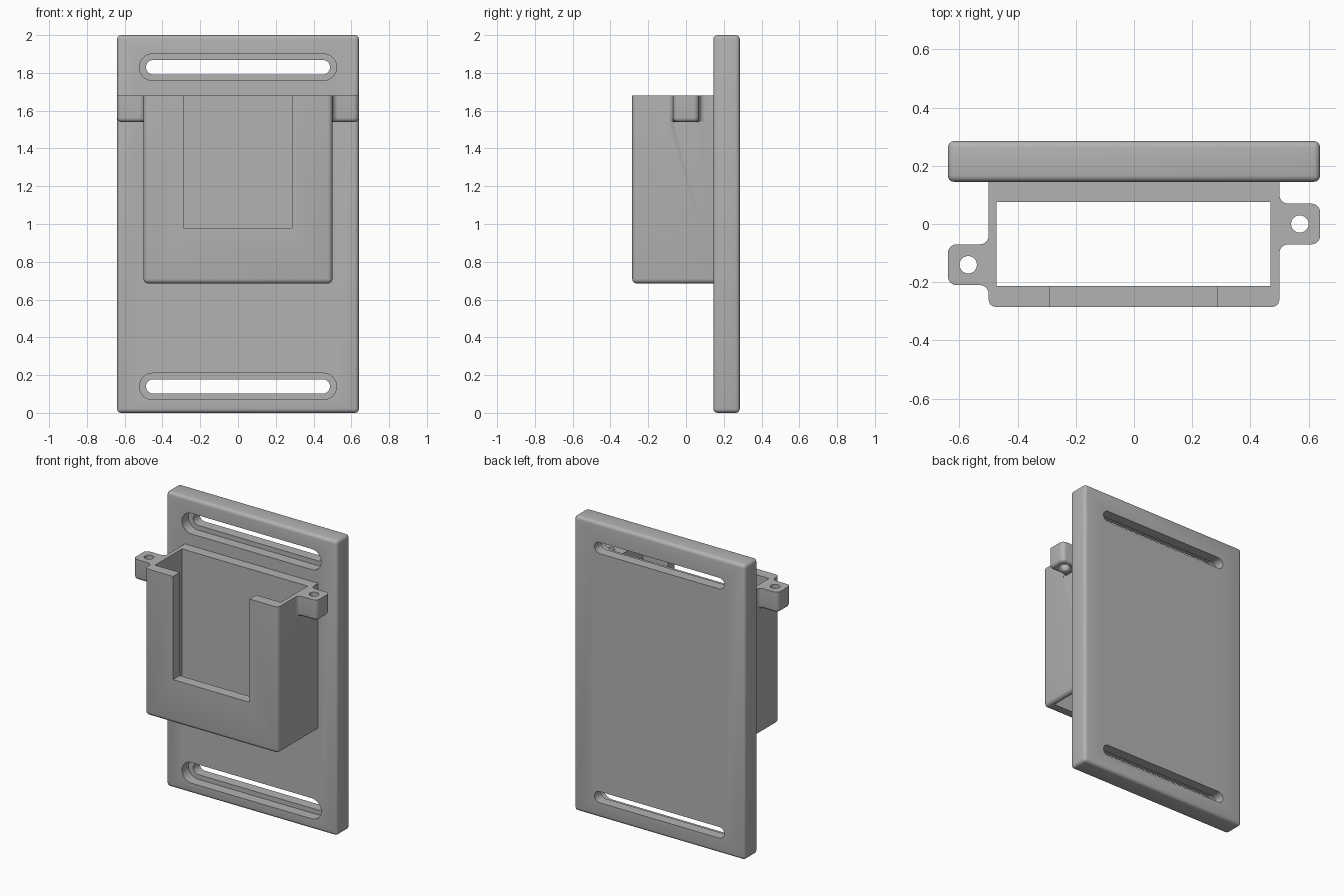
import bpy, bmesh
from math import sin, cos, pi, radians
from mathutils import Matrix

if "Cube" in bpy.data.objects:
    bpy.data.objects.remove(bpy.data.objects["Cube"])

grey = bpy.data.materials.new("plain_grey")
grey.use_nodes = True
COLOUR = (0.45, 0.45, 0.45, 1)
grey.diffuse_color = COLOUR
grey.node_tree.nodes["Principled BSDF"].inputs["Base Color"].default_value = COLOUR


def make(name, bm):
    bmesh.ops.recalc_face_normals(bm, faces=bm.faces)
    mesh = bpy.data.meshes.new(name)
    bm.to_mesh(mesh)
    bm.free()
    mesh.materials.append(grey)
    ob = bpy.data.objects.new(name, mesh)
    bpy.context.collection.objects.link(ob)
    return ob


def block(name, lo, hi, radius=0, rule=lambda c: True):
    """Box between two corners; edges whose midpoint meets the rule are rounded."""
    bm = bmesh.new()
    bmesh.ops.create_cube(bm, size=1)
    for v in bm.verts:
        v.co = [lo[i] if v.co[i] < 0 else hi[i] for i in range(3)]
    if radius:
        edges = [e for e in bm.edges if rule((e.verts[0].co + e.verts[1].co) / 2)]
        bmesh.ops.bevel(bm, geom=edges, offset=radius, segments=4, profile=0.5, affect='EDGES')
    return make(name, bm)


def prism(bm, points, shift):
    face = bm.faces.new([bm.verts.new(p) for p in points])
    new = bmesh.ops.extrude_face_region(bm, geom=[face])["geom"]
    bmesh.ops.translate(bm, vec=shift, verts=[g for g in new if isinstance(g, bmesh.types.BMVert)])
    return face


def arc(cx, cy, r, start, end, n=6):
    steps = [radians(start + (end - start) * i / n) for i in range(n + 1)]
    return [(cx + r * cos(a), cy + r * sin(a)) for a in steps]


def slot(name, z, half, r, y0, y1):
    bm = bmesh.new()
    outline = arc(half - r, z, r, -90, 90, 16) + arc(r - half, z, r, 90, 270, 16)
    prism(bm, [(x, y0, h) for x, h in outline], (0, y1 - y0, 0))
    return make(name, bm)


def combine(ob, other, operation):
    mod = ob.modifiers.new("combine", 'BOOLEAN')
    mod.operation, mod.solver, mod.object = operation, 'EXACT', other
    bpy.context.view_layer.objects.active = ob
    bpy.ops.object.modifier_apply(modifier=mod.name)
    bpy.data.objects.remove(other)


# Back plate with two stepped strap slots
plate = block("back_plate", (-0.64, 0.145, 0), (0.64, 0.285, 2), 0.022)
for z in (0.14, 1.83):
    combine(plate, slot("slot_recess", z, 0.522, 0.07, 0.1, 0.215), 'DIFFERENCE')
    combine(plate, slot("slot_hole", z, 0.487, 0.038, 0.18, 0.35), 'DIFFERENCE')

# Holder sleeve, rounded at the front corners and along the bottom
TOP, LUG = 1.68, 1.54
holder = block("holder", (-0.5, -0.285, 0.685), (0.5, 0.15, TOP), 0.025,
               lambda c: c.z < TOP - 0.01 and c.y < 0.14)


# Screw lug: rounded outer corners, flared into the wall, rounded underneath
def lug(side, yc):
    bm = bmesh.new()
    r, w = 0.03, 0.07
    half = arc(0.5 + r, -w - r, r, 180, 90) + arc(0.64 - r, -w + r, r, -90, 0)
    half = [(0.44, -w - r)] + half
    outline = half + [(x, -y) for x, y in reversed(half)]
    face = prism(bm, [(side * x, y + yc, LUG) for x, y in outline], (0, 0, TOP - LUG))
    edges = [e for e in face.edges if max(abs(v.co.x) for v in e.verts) > 0.505]
    bmesh.ops.bevel(bm, geom=edges, offset=0.022, segments=4, profile=0.5,
                    affect='EDGES', clamp_overlap=False)
    return make("lug", bm)


# Screw hole cutter, flaring out smoothly at the lower end
def screw_hole(side, yc):
    bm = bmesh.new()
    r, f, n = 0.03, 0.022, 24
    profile = [(r, TOP + 0.1)]
    profile += [(r + f - f * cos(a), LUG + f - f * sin(a)) for a in (i * pi / 8 for i in range(5))]
    profile.append((r + f, LUG - 0.05))
    rings = [[bm.verts.new((side * 0.57 + q * cos(2 * pi * i / n), yc + q * sin(2 * pi * i / n), z))
              for i in range(n)] for q, z in profile]
    for a, b in zip(rings, rings[1:]):
        for i in range(n):
            j = (i + 1) % n
            bm.faces.new((a[i], a[j], b[j], b[i]))
    bm.faces.new(rings[0])
    bm.faces.new(rings[-1])
    return make("screw_hole", bm)


for side, yc in ((1, 0), (-1, -0.14)):
    combine(holder, lug(side, yc), 'UNION')
    combine(holder, screw_hole(side, yc), 'DIFFERENCE')

# Open cavity from top to bottom and the front window
combine(holder, block("cavity", (-0.473, -0.213, 0.5), (0.47, 0.075, 1.9)), 'DIFFERENCE')
combine(holder, block("window", (-0.288, -0.4, 0.98), (0.285, -0.1, 1.9)), 'DIFFERENCE')

for ob in (plate, holder):
    bpy.ops.object.select_all(action='DESELECT')
    ob.select_set(True)
    bpy.context.view_layer.objects.active = ob
    bpy.ops.object.shade_smooth_by_angle(angle=radians(35))
